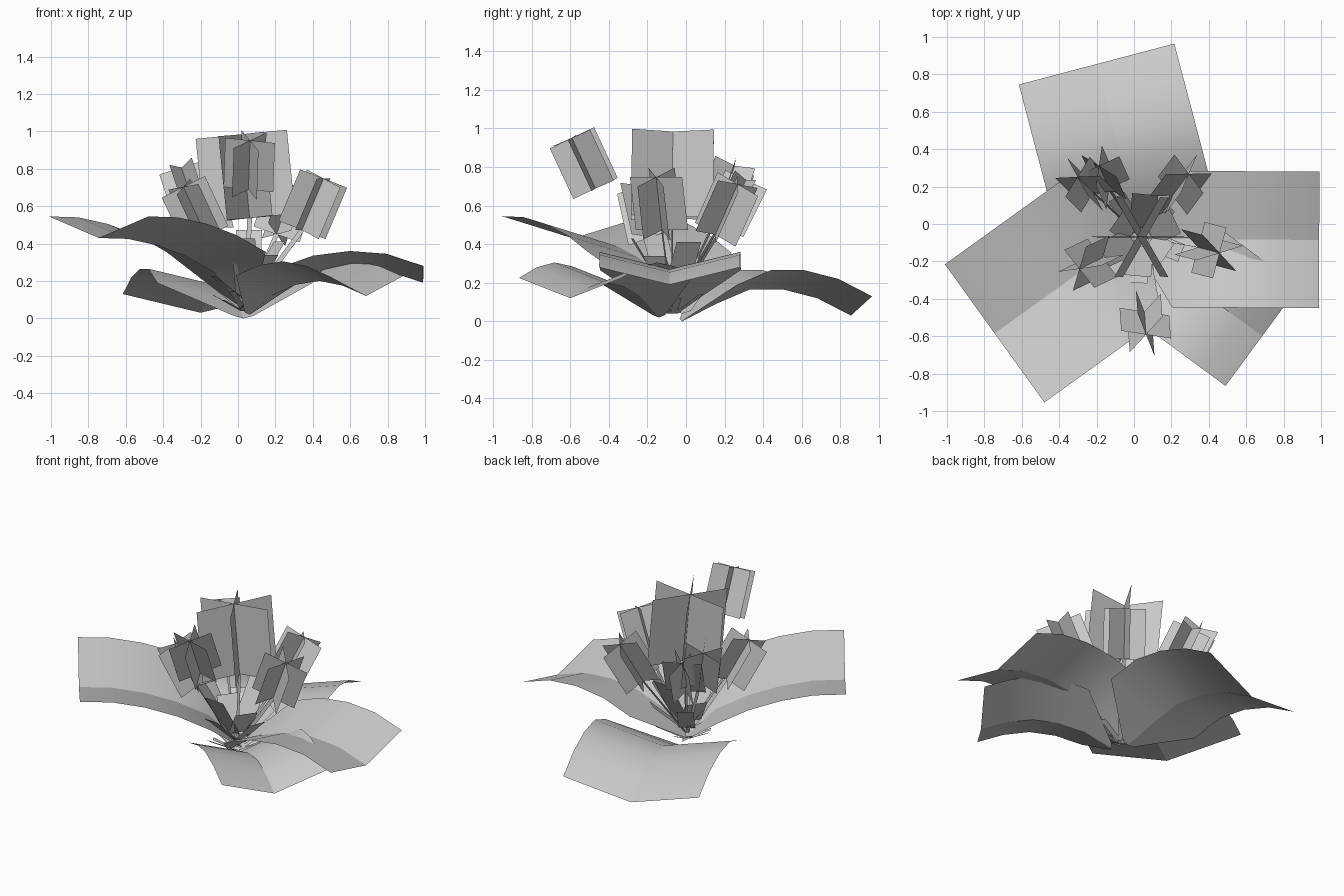
import bpy, bmesh, math
from mathutils import Vector

cube = bpy.data.objects.get("Cube")
if cube:
    bpy.data.objects.remove(cube)

grey = bpy.data.materials.new("pale_grey")
grey.use_nodes = True
colour = (0.6, 0.6, 0.6, 1)
grey.diffuse_color = colour
grey.node_tree.nodes["Principled BSDF"].inputs["Base Color"].default_value = colour

UP = Vector((0, 0, 1))
BASE = Vector((0.04, -0.07, 0.06))


def finish(bm, name):
    mesh = bpy.data.meshes.new(name)
    bm.to_mesh(mesh)
    bm.free()
    mesh.materials.append(grey)
    obj = bpy.data.objects.new(name, mesh)
    bpy.context.collection.objects.link(obj)


def big_leaf(name, root, tip, width, lift, heights):
    """Arched strip with a V fold along its midrib, narrowing at the root."""
    bm = bmesh.new()
    root, tip = Vector(root), Vector(tip)
    side = Vector((root.y - tip.y, tip.x - root.x)).normalized() * width / 2
    rows = []
    for i, z in enumerate(heights):
        p = root.lerp(tip, i / (len(heights) - 1))
        spread = 1 if i else 0.12
        rows.append([bm.verts.new((p.x + s * side.x, p.y + s * side.y, z + abs(s) * lift))
                     for s in (-spread, 0, spread)])
    for a, b in zip(rows, rows[1:]):
        for k in (0, 1):
            bm.faces.new((a[k], b[k], b[k + 1], a[k + 1])).smooth = True
        bm.edges.get((a[1], b[1])).smooth = False
    finish(bm, name)


def card(bm, start, end, across):
    """Flat rectangle between two points, across = half-width vector."""
    bm.faces.new([bm.verts.new(p) for p in
                  (start - across, end - across, end + across, start + across)])


def flower(name, centre, axis, width, length, phase):
    """Three crossed cards around one axis; returns the lower end."""
    bm = bmesh.new()
    centre, axis = Vector(centre), Vector(axis).normalized()
    turn = UP.rotation_difference(axis)
    for k in range(3):
        a = math.radians(phase + 60 * k)
        across = turn @ Vector((math.cos(a), math.sin(a), 0)) * width / 2
        card(bm, centre - axis * length / 2, centre + axis * length / 2, across)
    finish(bm, name)
    return centre - axis * length / 2


def stem(name, end):
    bm = bmesh.new()
    across = (end - BASE).cross(Vector((0.3, 1, 0))).normalized() * 0.013
    card(bm, BASE, end, across)
    finish(bm, name)


def card_ring(name, count, phase, inner, outer, half):
    """Outward leaning cards; inner and outer are (radius, height)."""
    bm = bmesh.new()
    for k in range(count):
        a = math.radians(phase) + math.tau * k / count
        out = Vector((math.cos(a), math.sin(a), 0))
        centre = Vector((BASE.x, BASE.y, 0))
        grow = 1 + 0.2 * math.sin(2.3 * k)
        card(bm, centre + out * inner[0] + UP * inner[1],
             centre + out * outer[0] * grow + UP * outer[1] * grow,
             out.cross(UP) * half)
    finish(bm, name)


# Large spreading leaves
big_leaf("back_leaf", (0.03, -0.02), (-0.2, 0.855), 0.86, 0.1,
         (0, 0.09, 0.165, 0.165, 0.12, 0.03))
big_leaf("front_right_leaf", (0.04, -0.02), (-0.745, -0.585), 0.91, 0.115,
         (0.04, 0.24, 0.33, 0.39, 0.425, 0.43))
big_leaf("left_leaf", (0.01, -0.08), (0.99, -0.085), 0.73, 0.09,
         (0.04, 0.175, 0.245, 0.27, 0.255, 0.19))
big_leaf("front_left_leaf", (0.06, -0.14), (0.685, -0.6), 0.66, 0.105,
         (0.02, 0.125, 0.18, 0.2, 0.175, 0.12))

# Flower heads: centre, axis, width, length, phase
heads = {
    "centre": ((0.04, -0.07, 0.76), (-0.1, 0.01, 1), 0.49, 0.45, 0),
    "left": ((0.4, -0.14, 0.61), (0.38, -0.1, 0.9), 0.28, 0.3, 15),
    "back_left": ((0.25, 0.21, 0.58), (0.3, 0.4, 0.9), 0.26, 0.3, 5),
    "back_right": ((-0.26, 0.21, 0.68), (-0.3, 0.3, 0.9), 0.25, 0.28, 0),
    "back": ((-0.16, 0.25, 0.61), (-0.2, 0.45, 0.9), 0.24, 0.28, 25),
    "front_right": ((-0.23, -0.21, 0.57), (-0.42, -0.2, 0.9), 0.26, 0.3, 10),
}
for name, spec in heads.items():
    stem(name + "_stem", flower(name + "_flower", *spec))
flower("front_flower", (0.06, -0.53, 0.82), (0.03, -0.42, 0.9), 0.27, 0.29, -10)

# Inner leaves and basal shoots
card_ring("inner_leaves", 6, 25, (0.05, 0.17), (0.2, 0.41), 0.07)
card_ring("low_inner_leaves", 5, 50, (0.04, 0.12), (0.22, 0.28), 0.05)
card_ring("basal_shoots", 9, 10, (0.02, 0.04), (0.17, 0.12), 0.018)
